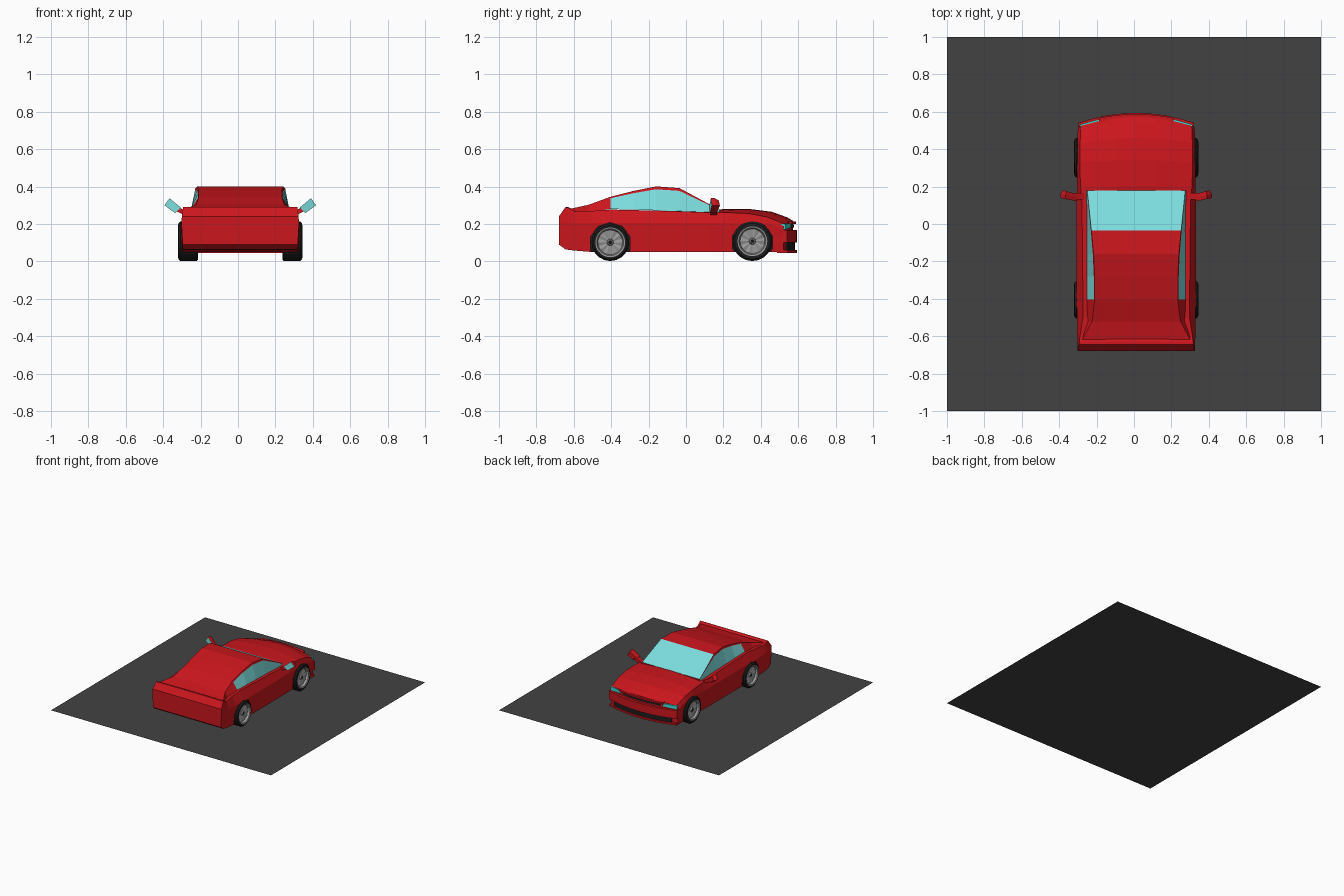
import bpy, math
from mathutils import Matrix, Vector

if "Cube" in bpy.data.objects:
    bpy.data.objects.remove(bpy.data.objects["Cube"])

XC = 0.012  # centre line of the car


def material(name, rgb):
    m = bpy.data.materials.new(name)
    m.diffuse_color = (*rgb, 1)
    m.use_nodes = True
    m.node_tree.nodes["Principled BSDF"].inputs["Base Color"].default_value = m.diffuse_color
    return m


RED = material("red_paint", (0.60, 0.008, 0.012))
BLACK = material("black_rubber", (0.012, 0.012, 0.012))
GLASS = material("pale_glass", (0.20, 0.72, 0.72))
LAMP = material("lamp_teal", (0.05, 0.75, 0.68))
ASPHALT = material("asphalt", (0.055, 0.055, 0.055))
STEEL = material("wheel_grey", (0.32, 0.32, 0.32))


def make(name, verts, faces, mats, indices=None, shift=True):
    me = bpy.data.meshes.new(name)
    me.from_pydata([(x + (XC if shift else 0), y, z) for x, y, z in verts], [], faces)
    for m in mats:
        me.materials.append(m)
    if indices:
        me.polygons.foreach_set("material_index", indices)
    ob = bpy.data.objects.new(name, me)
    bpy.context.collection.objects.link(ob)
    import bmesh
    bm = bmesh.new()
    bm.from_mesh(me)
    if len(faces) > 1:
        bmesh.ops.recalc_face_normals(bm, faces=bm.faces)
    bm.to_mesh(me)
    bm.free()
    return ob


def loft(name, rings, caps, mats, pick=lambda s, k: 0):
    n = len(rings[0])
    verts = [p for r in rings for p in r]
    faces, idx = [], []
    for s in range(len(rings) - 1):
        for k in range(n):
            a, b = s * n + k, s * n + (k + 1) % n
            faces.append((a, b, b + n, a + n))
            idx.append(pick(s, k))
    for base in (0, n * (len(rings) - 1)):
        for c in caps:
            faces.append([base + i for i in c])
            idx.append(0)
    return make(name, verts, faces, mats, idx)


def nose(x, y):
    """Sweep the front end back towards its corners."""
    return y - 0.055 * (x / 0.315) ** 2 * max(0, min(1, (y - 0.3) / 0.28))


# Ground slab
make("ground_plane", [(-1, -1, 0), (1, -1, 0), (1, 1, 0), (-1, 1, 0)], [(0, 1, 2, 3)],
     [ASPHALT], shift=False)

# Lower body: y, centre height, shoulder height, shoulder width, widest, bottom
STATIONS = [
    (-0.680, 0.240, 0.240, 0.312, 0.314, 0.090),
    (-0.645, 0.290, 0.290, 0.306, 0.315, 0.065),
    (-0.630, 0.290, 0.288, 0.304, 0.315, 0.062),
    (-0.595, 0.272, 0.268, 0.300, 0.316, 0.058),
    (-0.500, 0.270, 0.270, 0.285, 0.317, 0.050),
    (-0.400, 0.275, 0.277, 0.285, 0.319, 0.050),
    (-0.100, 0.268, 0.270, 0.288, 0.319, 0.050),
    (0.120, 0.268, 0.262, 0.290, 0.319, 0.050),
    (0.200, 0.280, 0.262, 0.298, 0.317, 0.050),
    (0.340, 0.280, 0.256, 0.302, 0.316, 0.050),
    (0.460, 0.265, 0.238, 0.300, 0.315, 0.050),
    (0.540, 0.236, 0.212, 0.298, 0.313, 0.050),
    (0.572, 0.217, 0.200, 0.296, 0.310, 0.052)]
FR = (-1, -0.65, -0.35, 0, 0.35, 0.65, 1)
rings = []
for y, zc, zs, ws, wm, zb in STATIONS:
    zm = min(0.205, zs - 0.03)
    pts = [(f * (wm - 0.006), zb) for f in FR] + [(wm, zm)]
    pts += [(f * ws, zs + (zc - zs) * (1 - f * f)) for f in reversed(FR)] + [(-wm, zm)]
    rings.append([(x, nose(x, y), z) for x, z in pts])
caps = [(i, i + 1, 13 - i, 14 - i) for i in range(1, 5)] + [(0, 1, 13, 14, 15), (5, 6, 7, 8, 9)]
body = loft("lower_body", rings, caps, [RED, BLACK])

# Wheel arches cut from the body, lined in black
WHEELS = [(-0.405, 0.102), (0.355, 0.108)]
for wy, wz in WHEELS:
    for side in (-1, 1):
        ends = [[(side * x, wy + 0.112 * math.cos(math.pi * (k + 0.5) / 5),
                  wz - 0.006 + 0.112 * math.sin(math.pi * (k + 0.5) / 5)) for k in range(10)]
                for x in (0.2, 0.4)]
        cutter = loft("arch_cutter", ends, [range(10)], [RED, BLACK])
        cutter.data.polygons.foreach_set("material_index", [1] * len(cutter.data.polygons))
        cutter.hide_render = True
        mod = body.modifiers.new("arch", 'BOOLEAN')
        mod.object, mod.operation, mod.solver = cutter, 'DIFFERENCE', 'EXACT'
        bpy.context.view_layer.objects.active = body
        bpy.ops.object.modifier_apply(modifier=mod.name)
        bpy.data.objects.remove(cutter)

# Cabin: y, roof height, roof half width, belt height, belt half width
CABIN = [
    (-0.625, 0.280, 0.292, 0.262, 0.297),
    (-0.520, 0.303, 0.236, 0.262, 0.262),
    (-0.405, 0.345, 0.222, 0.280, 0.264),
    (-0.280, 0.377, 0.222, 0.277, 0.264),
    (-0.160, 0.401, 0.228, 0.273, 0.264),
    (-0.035, 0.392, 0.240, 0.268, 0.262),
    (0.180, 0.276, 0.262, 0.262, 0.266)]
rings = []
for y, zt, wt, zb, wb in CABIN:
    half = [(wb, zb), (wb + (wt - wb) * 0.88, zb + (zt - zb) * 0.88), (wt, zt)]
    rings.append([(-x, y, z) for x, z in half] + [(x, y, z) for x, z in reversed(half)])
loft("cabin", rings, [range(6)], [RED, GLASS],
     lambda s, k: int((s >= 2 and k in (0, 4)) or (s == 5 and k == 2)))


# Front end: hood lip, bumper, grilles and splitter follow the same plan curve
def band(name, w, y0, y1, z0, z1, mat):
    secs = []
    for i in range(9):
        x = w * (i / 4 - 1)
        secs.append([(x, nose(x, y), z) for y, z in ((y0, z0), (y1, z0), (y1, z1), (y0, z1))])
    loft(name, secs, [range(4)], [mat])


band("hood_lip", 0.20, 0.55, 0.588, 0.200, 0.214, RED)
band("upper_grille", 0.17, 0.55, 0.577, 0.180, 0.198, BLACK)
band("bumper", 0.309, 0.53, 0.594, 0.100, 0.168, RED)
band("lower_grille", 0.26, 0.54, 0.582, 0.060, 0.100, BLACK)
band("splitter", 0.306, 0.53, 0.594, 0.046, 0.060, RED)

for side, tag in ((-1, "left"), (1, "right")):
    # Headlamp wrapping the front corner
    lamp = [(0.19, 0.182), (0.302, 0.170), (0.302, 0.200), (0.20, 0.204)]
    v = [(side * x, nose(x, y), z) for y in (0.55, 0.582) for x, z in lamp]
    make(tag + "_headlamp", v, [(0, 1, 2, 3), (4, 5, 6, 7)] +
         [(i, (i + 1) % 4, (i + 1) % 4 + 4, i + 4) for i in range(4)], [LAMP])

    # Door mirror: tilted pod with glass on its rear face
    quad = [(0.318, 0.288), (0.348, 0.258), (0.405, 0.300), (0.378, 0.338)]
    c = Vector((0.36, 0.296))
    v = []
    for y, s in ((0.130, 1), (0.150, 1), (0.172, 0.7)):
        v += [(side * (c.x + (x - c.x) * s), y + (x - c.x) * 0.2, c.y + (z - c.y) * s)
              for x, z in quad]
    f = [(0, 1, 2, 3), (8, 9, 10, 11)]
    f += [(i + r, (i + 1) % 4 + r, (i + 1) % 4 + r + 4, i + r + 4) for r in (0, 4) for i in range(4)]
    make(tag + "_mirror", v, f, [RED, GLASS], [1] + [0] * 9)
    stalk = [[(side * x, y, z) for y, z in ((0.13, z0), (0.165, z0), (0.165, z1), (0.13, z1))]
             for x, z0, z1 in ((0.275, 0.235, 0.262), (0.345, 0.270, 0.298))]
    loft(tag + "_mirror_stalk", stalk, [range(4)], [RED])

    # Wheels: black tyre plus a dished grey rim with pleated spokes
    for (wy, wz), end in zip(WHEELS, ("rear", "front")):
        def ring(x, r, pleat=0):
            return [(side * (0.278 + x + pleat * (k % 2)),
                     wy + r * math.cos(k * math.tau / 20),
                     wz + r * math.sin(k * math.tau / 20)) for k in range(20)]
        R = wz - 0.002
        tyre = [(-0.053, 0.07), (-0.053, R - 0.008), (-0.044, R), (0.042, R),
                (0.053, R - 0.01), (0.054, 0.079), (0.03, 0.077)]
        loft(f"{end}_{tag}_tyre", [ring(*p) for p in tyre], [range(20)], [BLACK])
        rim = [(0.030, 0.078, 0), (0.055, 0.080, 0), (0.052, 0.072, 0), (0.038, 0.066, -0.005),
               (0.034, 0.018, -0.003), (0.042, 0.014, 0)]
        loft(f"{end}_{tag}_rim", [ring(*p) for p in rim], [range(20)], [STEEL])
        loft(f"{end}_{tag}_hub_cap", [ring(0.041, 0.009), ring(0.045, 0.007)],
             [range(20)], [BLACK])
